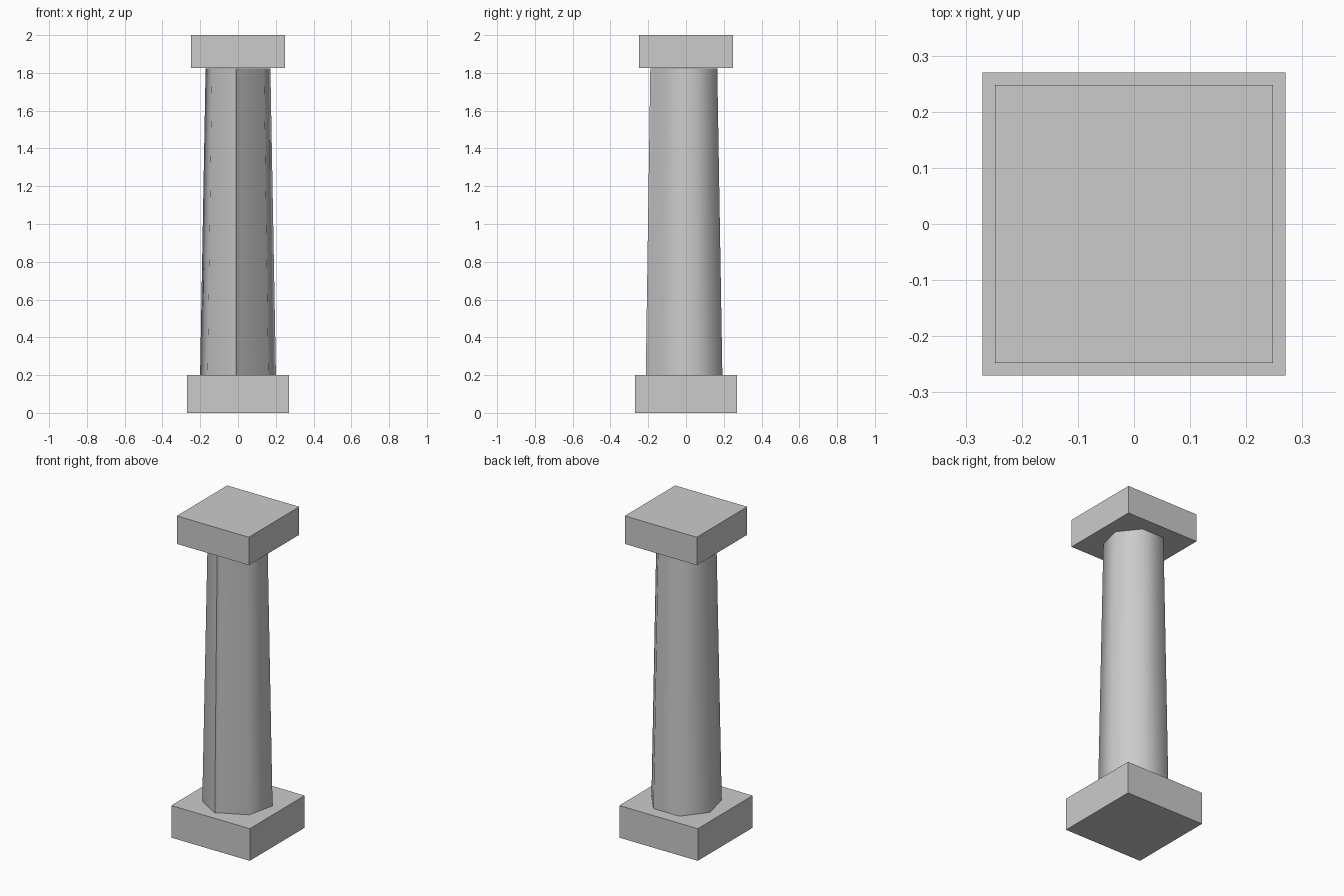
import bpy, bmesh
from math import sin, cos, pi, radians

if "Cube" in bpy.data.objects:
    bpy.data.objects.remove(bpy.data.objects["Cube"])


def block(name, half, z0, z1):
    bpy.ops.mesh.primitive_cube_add(size=1, location=(0, 0, (z0 + z1) / 2))
    ob = bpy.context.object
    ob.name = name
    ob.scale = (half * 2, half * 2, z1 - z0)
    bpy.ops.object.transform_apply(location=True, rotation=False, scale=True)
    return ob


def ring(bm, radius, lip, z, sides=7):
    # seven-sided outline, starting at the front seam, ending on a raised lip
    pts = []
    for i in range(sides):
        a = 2 * pi * i / sides
        pts.append((radius * sin(a), -radius * cos(a) + 0.007))
    pts.append((-0.011, -lip))
    return [bm.verts.new((x, y, z)) for x, y in pts]


# square plates at foot and head
block("base_plinth", 0.27, 0.0, 0.2)
block("top_slab", 0.248, 1.826, 2.0)

# tapered shaft with the stepped seam on the front
bm = bmesh.new()
low = ring(bm, 0.206, 0.213, 0.2)
high = ring(bm, 0.176, 0.189, 1.822)
n = len(low)
for i in range(n):
    j = (i + 1) % n
    bm.faces.new((low[i], low[j], high[j], high[i]))
mesh = bpy.data.meshes.new("shaft")
bm.to_mesh(mesh)
bm.free()
shaft = bpy.data.objects.new("shaft", mesh)
bpy.context.collection.objects.link(shaft)
bpy.ops.object.select_all(action='DESELECT')
shaft.select_set(True)
bpy.context.view_layer.objects.active = shaft
bpy.ops.object.shade_smooth_by_angle(angle=radians(56))
